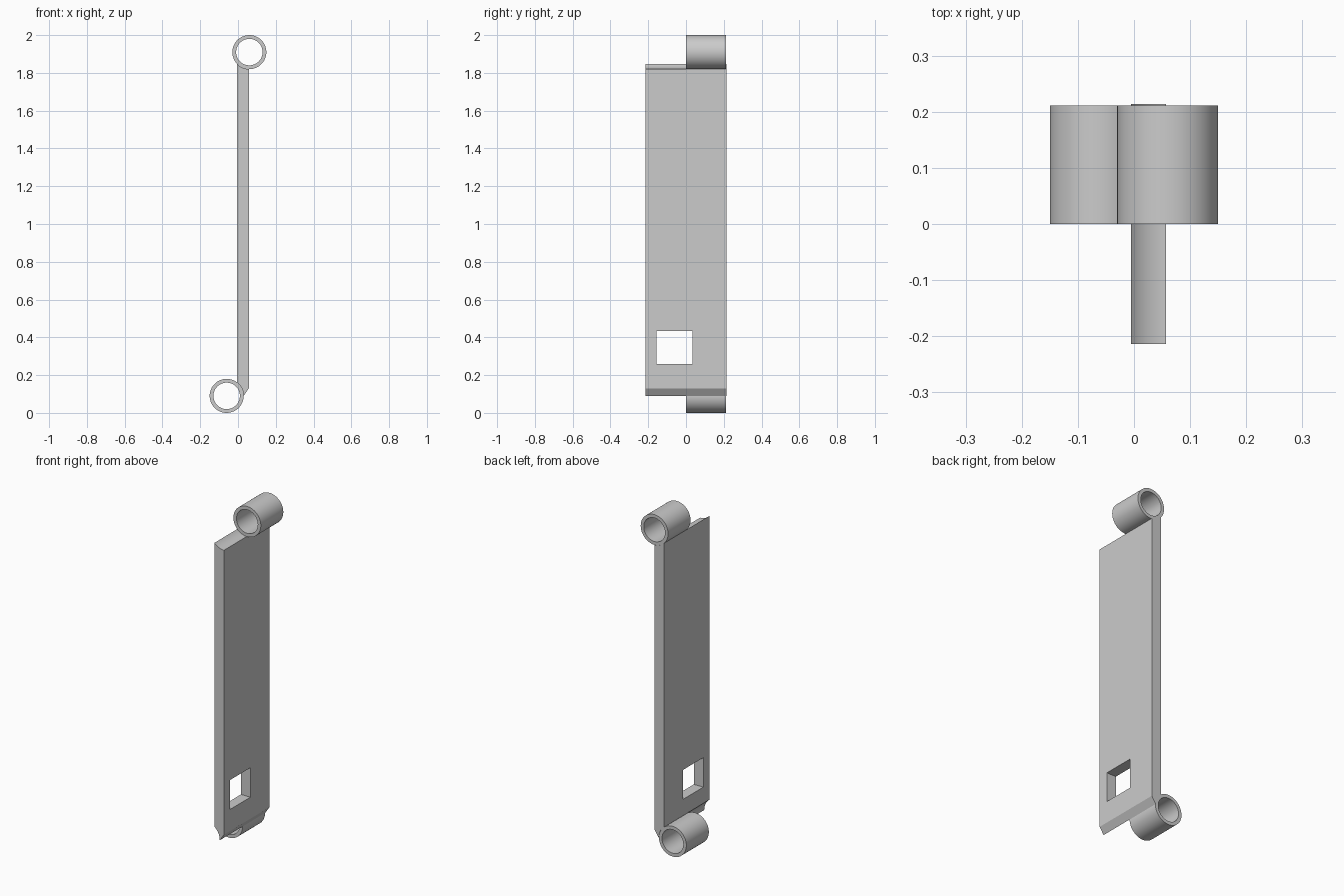
import bpy, bmesh, math

if "Cube" in bpy.data.objects:
    bpy.data.objects.remove(bpy.data.objects["Cube"])

R_OUT, R_IN = 0.09, 0.07
TOP = (0.06, 1.91)       # upper ring centre (x, z)
BOTTOM = (-0.06, 0.09)   # lower ring centre (x, z)
X0, X1 = -0.005, 0.057   # plate faces

gray = bpy.data.materials.new("light_gray")
gray.diffuse_color = (0.6, 0.6, 0.6, 1)
gray.use_nodes = True
gray.node_tree.nodes["Principled BSDF"].inputs["Base Color"].default_value = gray.diffuse_color


def finish(name, bm):
    bmesh.ops.recalc_face_normals(bm, faces=bm.faces)
    mesh = bpy.data.meshes.new(name)
    bm.to_mesh(mesh)
    bm.free()
    mesh.materials.append(gray)
    obj = bpy.data.objects.new(name, mesh)
    bpy.context.collection.objects.link(obj)
    return obj


def smooth(obj):
    bpy.ops.object.select_all(action='DESELECT')
    obj.select_set(True)
    bpy.context.view_layer.objects.active = obj
    bpy.ops.object.shade_smooth_by_angle(angle=math.radians(25))


def prism(name, outline, y0, y1):
    # x-z outline extruded along y
    bm = bmesh.new()
    face = bm.faces.new([bm.verts.new((x, y0, z)) for x, z in outline])
    ext = bmesh.ops.extrude_face_region(bm, geom=[face])
    for v in ext["geom"]:
        if isinstance(v, bmesh.types.BMVert):
            v.co.y = y1
    return finish(name, bm)


def ring(name, centre, y0, y1, n=64):
    # open tube with a flat rim at each end
    bm = bmesh.new()
    section = [(R_OUT, y0), (R_OUT, y1), (R_IN, y1), (R_IN, y0)]
    loops = []
    for i in range(n):
        a = 2 * math.pi * i / n
        loops.append([bm.verts.new((centre[0] + r * math.cos(a), y,
                                    centre[1] + r * math.sin(a))) for r, y in section])
    for i in range(n):
        a, b = loops[i], loops[(i + 1) % n]
        for k in range(4):
            m = (k + 1) % 4
            bm.faces.new((a[k], a[m], b[m], b[k]))
    smooth(finish(name, bm))


def arc(centre, a0, a1, n=10):
    return [(centre[0] + R_OUT * math.cos(a0 + (a1 - a0) * i / n),
             centre[1] + R_OUT * math.sin(a0 + (a1 - a0) * i / n)) for i in range(n + 1)]


# Plate: both ends hollowed to follow the rings, lower outer corner bevelled
top_arc = arc(TOP, -math.acos((X1 - TOP[0]) / R_OUT), -math.acos((X0 - TOP[0]) / R_OUT))
low_arc = arc(BOTTOM, math.acos((X0 - BOTTOM[0]) / R_OUT), 0)
plate = prism("plate", low_arc + [(X1, 0.13)] + top_arc, -0.214, 0.214)

# Rectangular window through the plate
cutter = prism("window_cutter", [(-0.1, 0.258), (0.15, 0.258), (0.15, 0.433), (-0.1, 0.433)],
               -0.155, 0.035)
cutter.hide_render = True
cutter.hide_set(True)
cut = plate.modifiers.new("window", 'BOOLEAN')
cut.operation = 'DIFFERENCE'
cut.solver = 'EXACT'
cut.object = cutter
bpy.ops.object.select_all(action='DESELECT')
bpy.context.view_layer.objects.active = plate
plate.select_set(True)
bpy.ops.object.modifier_apply(modifier=cut.name)
bpy.data.objects.remove(cutter)
smooth(plate)

# Hinge rings
ring("upper_ring", TOP, 0.0, 0.211)
ring("lower_ring", BOTTOM, 0.0, 0.211)
